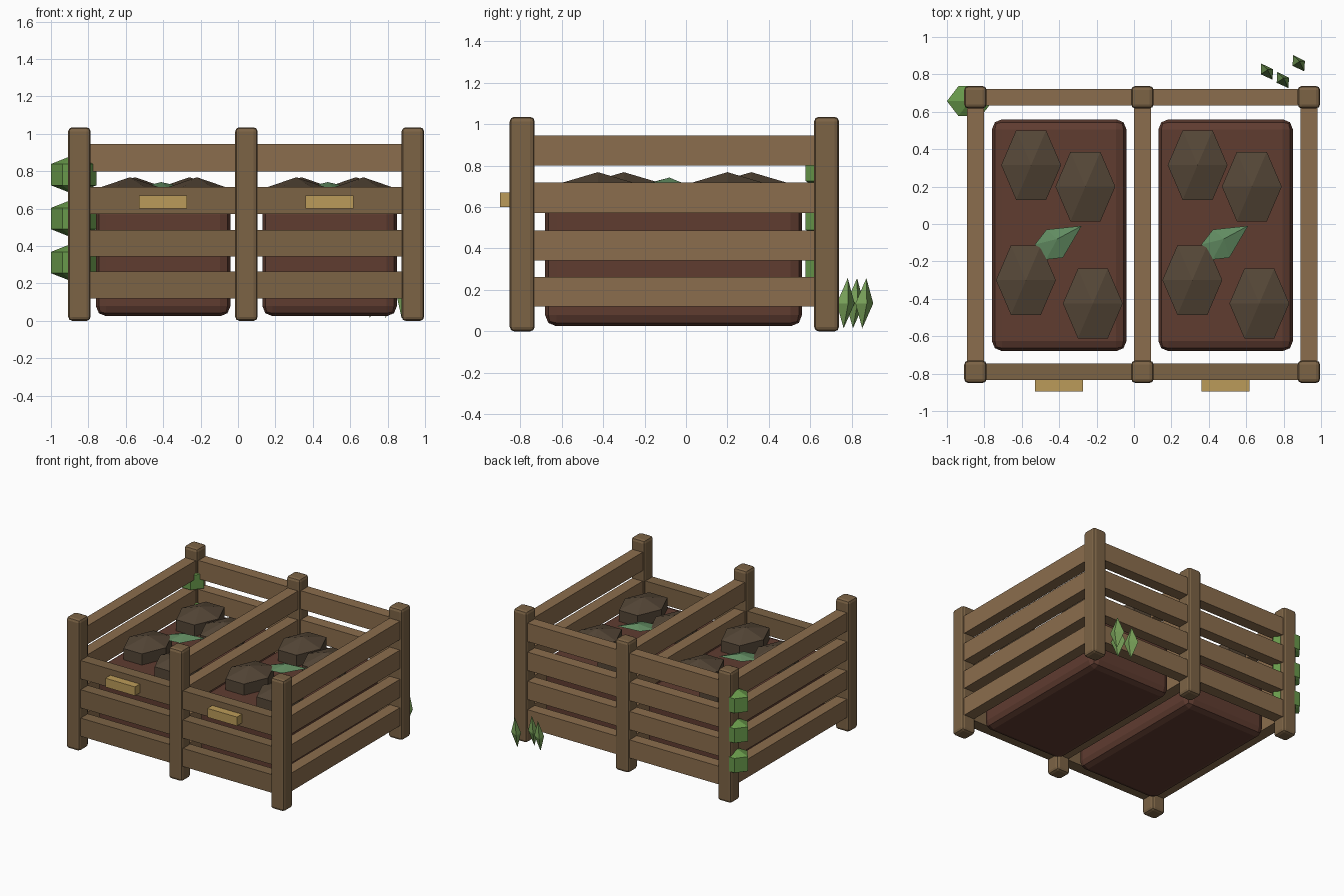
import bpy, bmesh, math

if "Cube" in bpy.data.objects:
    bpy.data.objects.remove(bpy.data.objects["Cube"])


def material(name, r, g, b):
    m = bpy.data.materials.new(name)
    m.diffuse_color = (r, g, b, 1)
    m.use_nodes = True
    m.node_tree.nodes["Principled BSDF"].inputs["Base Color"].default_value = m.diffuse_color
    return m


POST = material("post_wood", 0.20, 0.125, 0.06)
RAIL = material("rail_wood", 0.26, 0.155, 0.075)
SOIL = material("soil", 0.115, 0.045, 0.03)
CLOD = material("clod", 0.09, 0.062, 0.038)
SCRAP = material("scrap_leaf", 0.12, 0.26, 0.12)
VINE = material("vine_leaf", 0.14, 0.32, 0.07)
GRASS = material("grass", 0.19, 0.36, 0.10)
LABEL = material("label", 0.50, 0.33, 0.10)


def finish(bm, name, mat):
    bmesh.ops.recalc_face_normals(bm, faces=bm.faces)
    me = bpy.data.meshes.new(name)
    bm.to_mesh(me)
    bm.free()
    me.materials.append(mat)
    ob = bpy.data.objects.new(name, me)
    bpy.context.collection.objects.link(ob)
    return ob


def box(name, x, y, z, mat, bevel=0):
    """Box from (min, max) ranges, optionally with rounded edges."""
    bm = bmesh.new()
    bmesh.ops.create_cube(bm, size=1)
    for v in bm.verts:
        for i, (lo, hi) in enumerate((x, y, z)):
            v.co[i] = (lo + hi) / 2 + v.co[i] * (hi - lo)
    ob = finish(bm, name, mat)
    if bevel:
        mod = ob.modifiers.new("rounded", 'BEVEL')
        mod.width, mod.segments = bevel, 2
    return ob


def faceted(name, outline, levels, bottom, top, mat):
    """Outline rings at the given heights, closed by a point at each end."""
    bm = bmesh.new()
    rings = [[bm.verts.new((x, y, z)) for x, y in outline] for z in levels]
    low, high = bm.verts.new(bottom), bm.verts.new(top)
    n = len(outline)
    for i in range(n):
        j = (i + 1) % n
        bm.faces.new((low, rings[0][j], rings[0][i]))
        bm.faces.new((high, rings[-1][i], rings[-1][j]))
        for a, b in zip(rings, rings[1:]):
            bm.faces.new((a[i], a[j], b[j], b[i]))
    return finish(bm, name, mat)


def hexagon(x, y, rx, ry):
    return [(x + rx * math.cos(k * math.pi / 3), y + ry * math.sin(k * math.pi / 3))
            for k in range(6)]


POST_X = (-0.848, 0.045, 0.935)
FRONT, BACK = -0.79, 0.678
RAIL_Z = ((0.12, 0.263), (0.343, 0.487), (0.572, 0.717), (0.80, 0.945))
T = 0.045

# posts
for side, y in (("front", FRONT), ("back", BACK)):
    for x in POST_X:
        box(side + "_post", (x - 0.06, x + 0.06), (y - 0.06, y + 0.06), (0, 1.035), POST, 0.022)

# rails: the front is one board lower than the rest
for i, z in enumerate(RAIL_Z):
    for x in POST_X:
        box("side_rail", (x - T, x + T), (FRONT + 0.03, BACK - 0.03), z, RAIL)
    for side, y in (("front", FRONT), ("back", BACK)):
        if side == "back" or i < 3:
            for a, b in zip(POST_X, POST_X[1:]):
                box(side + "_rail", (a + 0.03, b - 0.03), (y - T, y + T), z, POST if side == "front" else RAIL)

# contents of each bay
for dx in (0, 0.89):
    box("soil_block", (-0.76 + dx, -0.04 + dx), (-0.68, 0.56), (0.025, 0.625), SOIL, 0.055)
    for x, y in ((-0.55, 0.315), (-0.26, 0.20), (-0.578, -0.30), (-0.22, -0.425)):
        faceted("soil_clod", hexagon(x + dx, y, 0.16, 0.215), (0.60, 0.713),
                (x + dx, y, 0.56), (x + dx, y, 0.768), CLOD)
    leaf = [(-0.28, -0.01), (-0.468, -0.03), (-0.53, -0.11), (-0.47, -0.19), (-0.38, -0.18)]
    faceted("scrap_leaf", [(x + dx, y) for x, y in leaf], (0.713,),
            (-0.42 + dx, -0.10, 0.675), (-0.41 + dx, -0.08, 0.742), SCRAP)
    box("label_plate", (-0.53 + dx, -0.272 + dx), (-0.896, FRONT - 0.04), (0.60, 0.67), LABEL)

# vine leaves on the back left post
for z in (0.312, 0.547, 0.782):
    faceted("vine_leaf", hexagon(-0.878, 0.657, 0.122, 0.092), (z - 0.057, z + 0.057),
            (-0.878, 0.657, z - 0.105), (-0.878, 0.657, z + 0.105), VINE)

# grass blades by the back right post
for x, y in ((0.71, 0.815), (0.795, 0.77), (0.88, 0.86)):
    rim = [(x - 0.03, y + 0.043), (x + 0.034, y + 0.012), (x + 0.03, y - 0.043), (x - 0.032, y - 0.015)]
    faceted("grass_blade", rim, (0.135,), (x - 0.005, y - 0.01, 0.015), (x + 0.005, y + 0.01, 0.257), GRASS)
